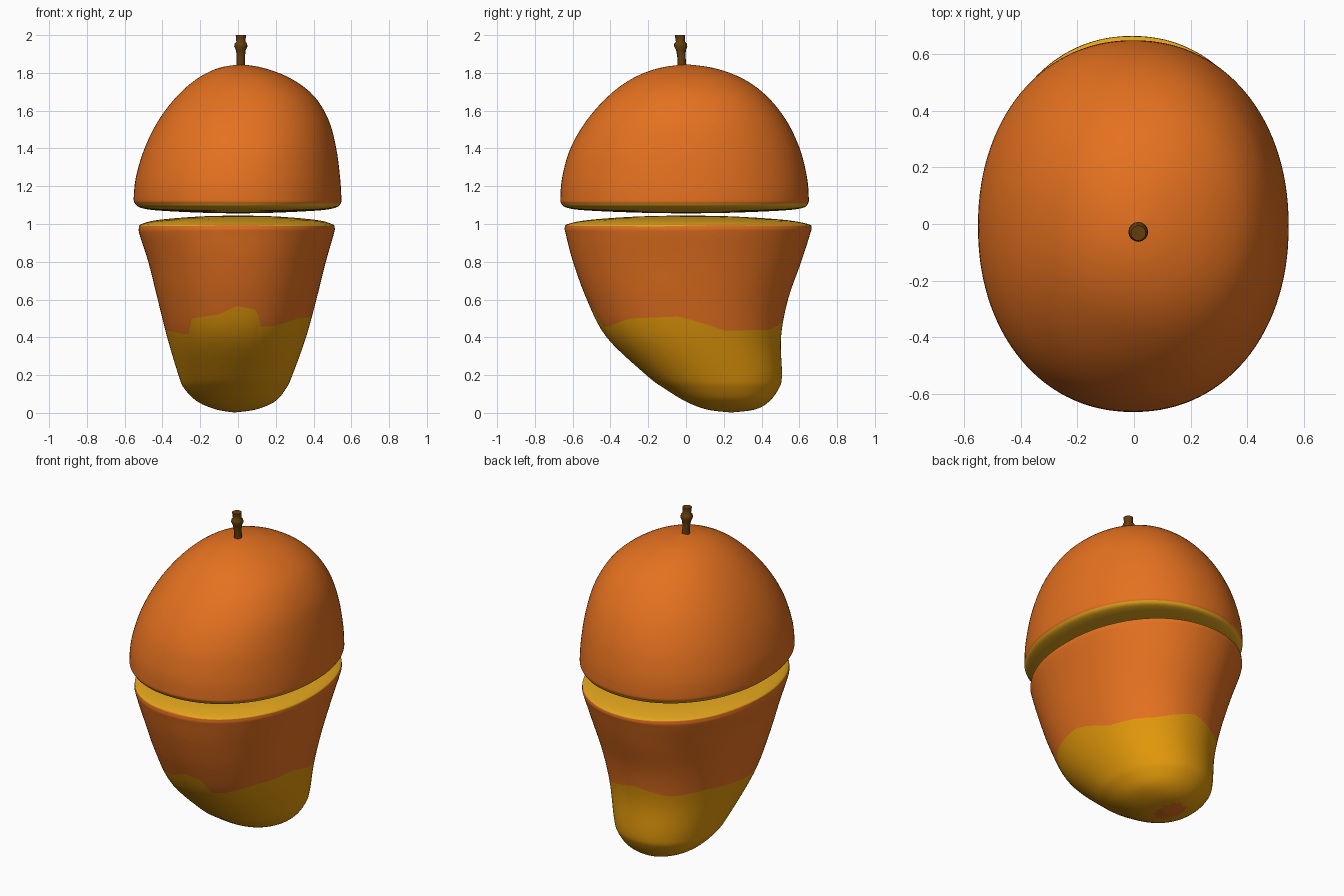
import bpy, bmesh, math

if "Cube" in bpy.data.objects:
    bpy.data.objects.remove(bpy.data.objects["Cube"])

SEG = 120


def material(name, rgb):
    m = bpy.data.materials.new(name)
    m.diffuse_color = (*rgb, 1)
    m.use_nodes = True
    m.node_tree.nodes["Principled BSDF"].inputs["Base Color"].default_value = m.diffuse_color
    return m


orange = material("orange skin", (0.78, 0.165, 0.014))
golden = material("golden skin", (0.75, 0.31, 0.003))
flesh = material("yellow flesh", (0.77, 0.38, 0.012))
brown = material("brown stem", (0.13, 0.048, 0.004))


def spline(keys, t):
    """Smooth point on a list of key rows, t measured in rows."""
    i = max(0, min(int(t), len(keys) - 2))
    f = t - i
    p0, p1 = keys[max(i - 1, 0)], keys[i]
    p2, p3 = keys[i + 1], keys[min(i + 2, len(keys) - 1)]
    return [0.5 * (2 * b + (c - a) * f + (2 * a - 5 * b + 4 * c - d) * f * f
                   + (3 * b - a - 3 * c + d) * f ** 3)
            for a, b, c, d in zip(p0, p1, p2, p3)]


def loft(name, keys, mats, rows, row_mat, power=2.0, seg=SEG):
    """Closed loft. Key row: z, x min, x max, y min, y max.
    rows(angle) lists the spline positions of the rings at that angle."""
    bm = bmesh.new()
    cols = []
    for s in range(seg):
        a = 2 * math.pi * s / seg
        c, n = math.cos(a), math.sin(a)
        c = math.copysign(abs(c) ** (2 / power), c)
        n = math.copysign(abs(n) ** (2 / power), n)
        col = []
        for t in rows(a):
            z, x0, x1, y0, y1 = spline(keys, t)
            col.append(bm.verts.new(((x0 + x1) / 2 + (x1 - x0) / 2 * c,
                                     (y0 + y1) / 2 + (y1 - y0) / 2 * n, z)))
        cols.append(col)
    for s in range(seg):
        p, q = cols[s], cols[(s + 1) % seg]
        for r in range(len(p) - 1):
            f = bm.faces.new((p[r], q[r], q[r + 1], p[r + 1]))
            f.material_index = row_mat(r)
    bmesh.ops.remove_doubles(bm, verts=bm.verts, dist=0.0003)
    bmesh.ops.recalc_face_normals(bm, faces=bm.faces)
    me = bpy.data.meshes.new(name)
    bm.to_mesh(me)
    bm.free()
    for m in mats:
        me.materials.append(m)
    ob = bpy.data.objects.new(name, me)
    bpy.context.collection.objects.link(ob)
    bpy.context.view_layer.objects.active = ob
    ob.select_set(True)
    bpy.ops.object.shade_smooth_by_angle(angle=math.radians(50))
    ob.select_set(False)
    return ob


# Wavy edge between golden tip and orange skin: angle in degrees, height
WAVE = [(-90, .565), (-76, .545), (-72, .455), (-60, .46), (-37, .5), (-5, .51),
        (20, .435), (58, .44), (75, .47), (90, .5), (120, .46), (150, .48),
        (180, .45), (190, .44), (228, .415), (234, .5), (257, .52), (270, .565)]


def wave(a):
    d = (math.degrees(a) + 90) % 360 - 90
    for (a0, z0), (a1, z1) in zip(WAVE, WAVE[1:]):
        if a0 <= d <= a1:
            return z0 + (z1 - z0) * (d - a0) / (a1 - a0)
    return 0.5


# Lower half of the fruit, leaning towards the back at its tip
lower = [(0.002, -.02, -.02, .24, .24), (.018, -.115, .095, .11, .365),
         (.06, -.215, .195, 0, .44), (.13, -.285, .255, -.115, .492),
         (.2, -.315, .288, -.21, .508), (.4, -.375, .36, -.42, .503),
         (.6, -.425, .415, -.525, .54), (.8, -.475, .465, -.598, .61),
         (.94, -.52, .505, -.635, .655), (.98, -.525, .512, -.642, .665),
         (1.0, -.51, .497, -.625, .645), (1.022, -.42, .41, -.51, .52),
         (1.04, -.2, .2, -.25, .25), (1.045, 0, 0, 0, 0)]


def lower_rows(a):
    edge = 4 + (wave(a) - 0.2) / 0.2        # spline position of the wavy edge
    rim = 9.5 + 0.15 * math.sin(3 * a) + 0.1 * math.sin(7 * a)
    return ([edge * i / 28 for i in range(28)]
            + [edge + (rim - edge) * i / 22 for i in range(22)]
            + [rim + (13 - rim) * i / 16 for i in range(17)])


body = loft("lower_half", lower, [golden, orange, flesh], lower_rows,
            lambda r: 0 if r < 28 else 1 if r < 50 else 2, 2.12)

# Small orange blush under the tip
for f in body.data.polygons:
    x, y, z = f.center
    if z < 0.1 and ((x + .05) / .07) ** 2 + ((y - .25) / .1) ** 2 < 1:
        f.material_index = 1

# Upper half: domed cap with a shallow bulging cut face
upper = [(1.056, 0, 0, 0, 0), (1.06, -.2, .2, -.25, .25),
         (1.072, -.43, .43, -.53, .52), (1.086, -.515, .515, -.63, .62),
         (1.108, -.545, .543, -.66, .645), (1.14, -.552, .547, -.665, .65),
         (1.25, -.54, .54, -.655, .64), (1.4, -.495, .52, -.612, .602),
         (1.55, -.42, .48, -.525, .53), (1.68, -.32, .4, -.408, .425),
         (1.77, -.215, .28, -.285, .30), (1.825, -.105, .14, -.145, .15),
         (1.846, .015, .015, 0, 0)]
loft("upper_half", upper, [flesh, orange],
     lambda a: [i / 5 for i in range(61)], lambda r: 0 if r < 20 else 1, 2.12)


# Knobbly stem: height, radius
def stem_row(z, r):
    y = -.02 - .012 * (z - 1.82) / .18
    return (z, .015 - r, .015 + r, y - r, y + r)


stem = [stem_row(*k) for k in [(1.82, 0), (1.82, .023), (1.89, .022), (1.92, .026),
                               (1.94, .035), (1.955, .033), (1.965, .024),
                               (1.985, .026), (2.0, .027), (2.0, 0)]]
loft("stem", stem, [brown], lambda a: list(range(10)), lambda r: 0, 2.0, 16)
